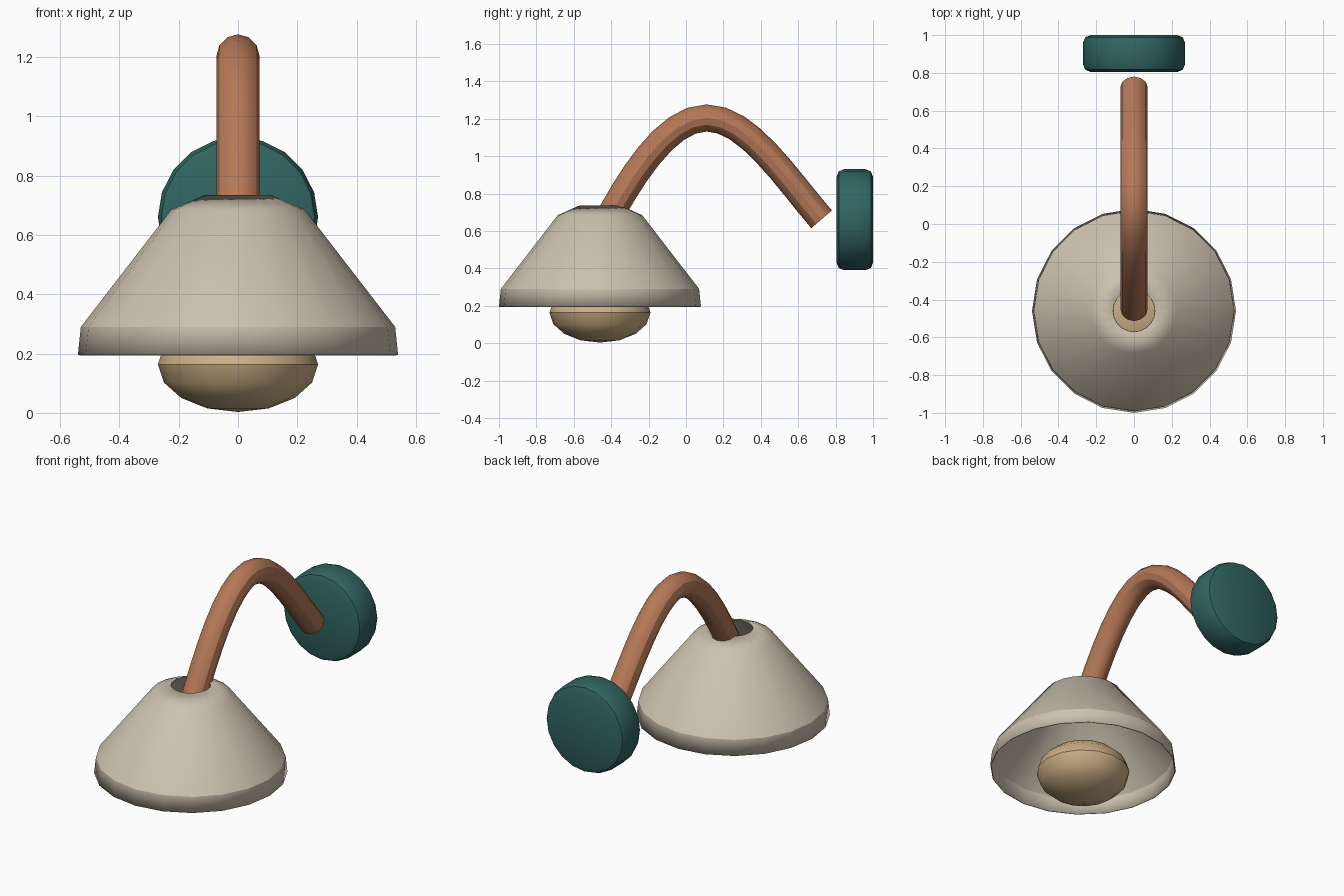
import bpy, bmesh, math
from mathutils import Vector, Matrix

cube = bpy.data.objects.get("Cube")
if cube:
    bpy.data.objects.remove(cube, do_unlink=True)


def material(name, rgb):
    m = bpy.data.materials.new(name)
    m.use_nodes = True
    m.diffuse_color = (*rgb, 1)
    m.node_tree.nodes["Principled BSDF"].inputs["Base Color"].default_value = (*rgb, 1)
    return m


CREAM = material("cream enamel", (0.61, 0.54, 0.43))
COPPER = material("copper", (0.47, 0.19, 0.095))
TEAL = material("teal paint", (0.03, 0.13, 0.12))
AMBER = material("amber glass", (0.60, 0.43, 0.235))

SHADE_Y = -0.46


def finish(obj, mat):
    obj.data.materials.clear()
    obj.data.materials.append(mat)
    bpy.ops.object.select_all(action='DESELECT')
    obj.select_set(True)
    bpy.context.view_layer.objects.active = obj
    if obj.type == 'CURVE':
        bpy.ops.object.convert(target='MESH')
    bpy.ops.object.shade_smooth_by_angle(angle=math.radians(30))
    return bpy.context.object


def mesh_object(name, bm, mat):
    me = bpy.data.meshes.new(name)
    bm.to_mesh(me)
    bm.free()
    obj = bpy.data.objects.new(name, me)
    bpy.context.collection.objects.link(obj)
    return finish(obj, mat)


def lathe(profile, sides):
    """Revolve an open (radius, z) profile, listed bottom to top."""
    bm = bmesh.new()
    rings = [[bm.verts.new((r * math.cos(math.tau * k / sides),
                            r * math.sin(math.tau * k / sides), z))
              for k in range(sides)] for r, z in profile]
    for low, high in zip(rings, rings[1:]):
        for k in range(sides):
            n = (k + 1) % sides
            bm.faces.new((low[k], low[n], high[n], high[k]))
    return bm


# Open conical shade with a short skirt and a hole at the top
bm = lathe([(0.54, 0.195), (0.53, 0.29), (0.225, 0.685), (0.112, 0.735)], 20)
bmesh.ops.translate(bm, verts=bm.verts, vec=(0, SHADE_Y, 0))
shade = mesh_object("shade", bm, CREAM)
wall = shade.modifiers.new("thin wall", 'SOLIDIFY')
wall.thickness = 0.006
wall.offset = -1

# Flattened bulb
bm = bmesh.new()
bmesh.ops.create_uvsphere(bm, u_segments=16, v_segments=8, radius=0.27)
bmesh.ops.scale(bm, verts=bm.verts, vec=(1, 1, 0.16 / 0.27))
bmesh.ops.translate(bm, verts=bm.verts, vec=(0, SHADE_Y, 0.163))
mesh_object("bulb", bm, AMBER)

# Round wall mount with bevelled rims
bm = bmesh.new()
bmesh.ops.create_cone(bm, cap_ends=True, segments=20, radius1=0.27, radius2=0.27, depth=0.195)
rims = [e for e in bm.edges if abs(e.verts[0].co.z - e.verts[1].co.z) < 1e-4]
bmesh.ops.bevel(bm, geom=rims, offset=0.04, segments=2, profile=0.5, affect='EDGES')
bmesh.ops.rotate(bm, verts=bm.verts, matrix=Matrix.Rotation(math.pi / 2, 3, 'X'))
bmesh.ops.translate(bm, verts=bm.verts, vec=(0, 0.9025, 0.66))
mesh_object("wall_mount", bm, TEAL)

# Gooseneck arm: (point, handle towards the shade, handle towards the mount), as (y, z)
path = [((-0.45, 0.60), (-0.50, 0.50), (-0.31, 0.864)),
        ((0.11, 1.204), (-0.11, 1.204), (0.33, 1.204)),
        ((0.725, 0.662), (0.53, 0.888), (0.80, 0.58))]
cu = bpy.data.curves.new("arm", 'CURVE')
cu.dimensions = '3D'
cu.resolution_u = 8
cu.bevel_depth = 0.0725
cu.bevel_resolution = 4
cu.use_fill_caps = True
spline = cu.splines.new('BEZIER')
spline.bezier_points.add(len(path) - 1)
for bp, (co, left, right) in zip(spline.bezier_points, path):
    bp.handle_left_type = bp.handle_right_type = 'FREE'
    bp.co = Vector((0, *co))
    bp.handle_left = Vector((0, *left))
    bp.handle_right = Vector((0, *right))
arm = bpy.data.objects.new("arm", cu)
bpy.context.collection.objects.link(arm)
finish(arm, COPPER)
